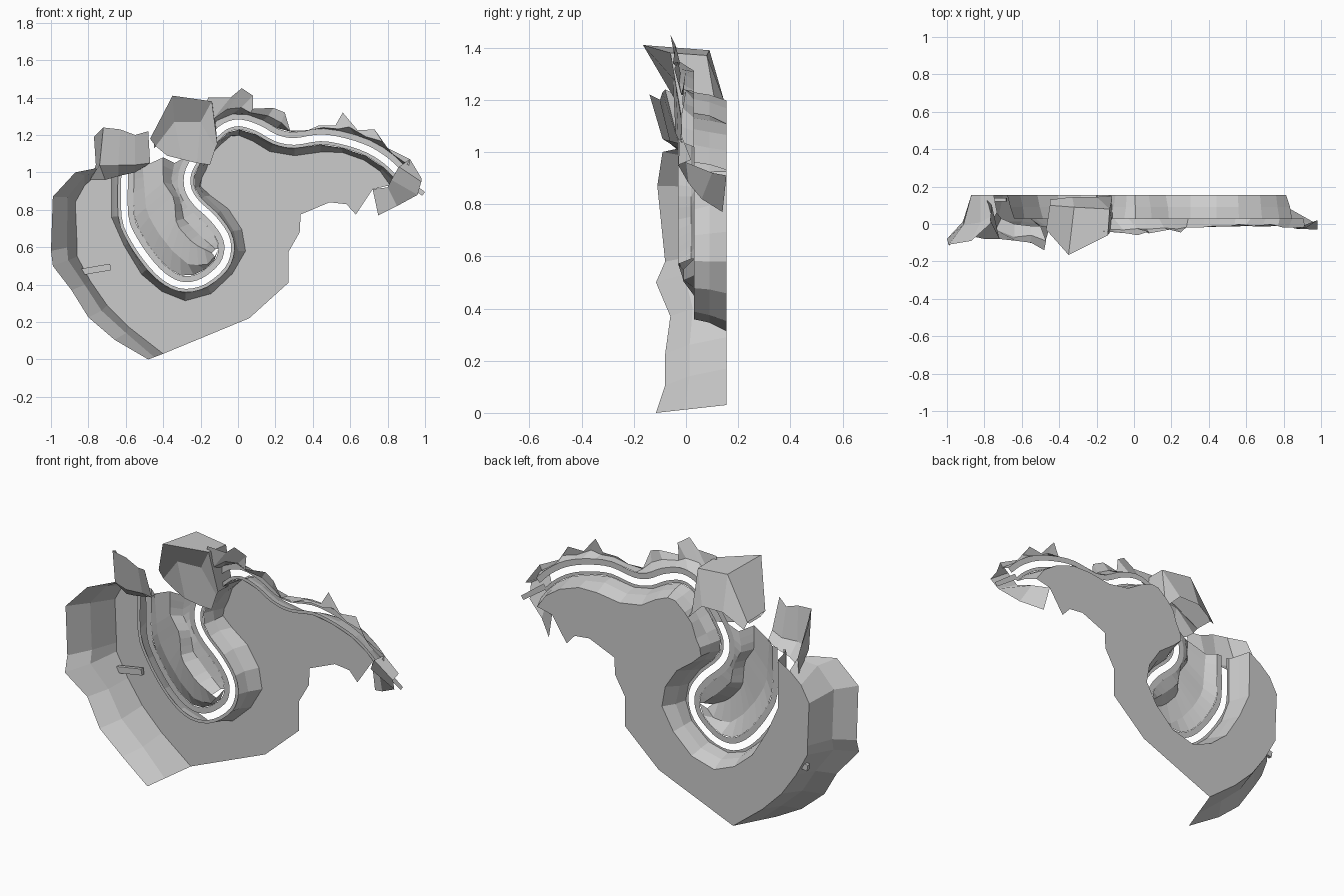
import bpy, bmesh, random
from mathutils import Vector
from mathutils.geometry import delaunay_2d_cdt

if "Cube" in bpy.data.objects:
    bpy.data.objects.remove(bpy.data.objects["Cube"])

random.seed(4)
LOW, DECK = 0.155, 0.03      # depth of valley floor and of road deck


def add(name, bm):
    me = bpy.data.meshes.new(name)
    bm.to_mesh(me)
    bm.free()
    ob = bpy.data.objects.new(name, me)
    bpy.context.collection.objects.link(ob)
    return ob


def pts(line, y=None):
    """(x, z[, y]) tuples to vectors"""
    return [Vector((p[0], p[2] if len(p) > 2 else y, p[1])) for p in line]


def resample(line, n):
    d = [0]
    for a, b in zip(line, line[1:]):
        d.append(d[-1] + (b - a).length)
    out, k = [], 0
    for i in range(n):
        t = d[-1] * i / (n - 1)
        while k < len(d) - 2 and d[k + 1] < t:
            k += 1
        out.append(line[k].lerp(line[k + 1], (t - d[k]) / max(d[k + 1] - d[k], 1e-6)))
    return out


def loft(name, lines, n=0):
    """Quad strips between neighbouring lines"""
    bm = bmesh.new()
    rows = [[bm.verts.new(v) for v in (resample(l, n) if n else l)] for l in lines]
    for a, b in zip(rows, rows[1:]):
        for i in range(len(a) - 1):
            bm.faces.new((a[i], a[i + 1], b[i + 1], b[i]))
    return add(name, bm)


def spline(p, sub=3):
    q = [p[0] * 2 - p[1]] + p + [p[-1] * 2 - p[-2]]
    out = []
    for i in range(len(p) - 1):
        a, b, c, d = q[i:i + 4]
        for s in range(sub):
            t = s / sub
            out.append(0.5 * (2 * b + (c - a) * t + (2 * a - 5 * b + 4 * c - d) * t * t
                              + (3 * b - a - 3 * c + d) * t ** 3))
    return out + [p[-1]]


def offset(line, dist, y, jit=0, step=1):
    """Shift a line sideways (positive = left of travel)"""
    out = []
    for i in range(0, len(line), step):
        t = line[min(i + 1, len(line) - 1)] - line[max(i - 1, 0)]
        nrm = Vector((-t.z, 0, t.x)).normalized()
        v = line[i] + nrm * (dist + random.uniform(-jit, jit))
        v.y = y
        out.append(v)
    return out


# Centre line of the winding open slot where the road runs
path = spline(pts([
    (-.605, 1.03), (-.605, .77), (-.555, .64), (-.46, .505), (-.37, .425), (-.28, .395),
    (-.18, .42), (-.085, .50), (-.055, .585), (-.07, .665), (-.135, .755), (-.22, .835),
    (-.265, .905), (-.27, .985), (-.24, 1.055), (-.19, 1.13), (-.14, 1.185), (-.07, 1.245),
    (.01, 1.265), (.11, 1.235), (.20, 1.185), (.30, 1.165), (.44, 1.185), (.57, 1.165),
    (.70, 1.12), (.80, 1.055), (.87, .985)], DECK))
W, LEFT, RIGHT = 0.018, 0.05, 0.036
left_edge = offset(path, LEFT, DECK)
loft("left_shoulder", [left_edge, offset(path, W, DECK)])
loft("right_shoulder", [offset(path, -W, DECK), offset(path, -RIGHT, DECK)])
loft("road_end_strip", [pts([(.86, 1.0), (1.0, .895)], DECK), pts([(.84, .975), (.985, .875)], DECK)])

# Cliff dropping from the road to the valley floor, wider beside the right arm
foot = offset(path, -.07, LOW, .012, 3)
for v in foot[8:12]:
    v.x += .03
shelf = offset(path, -.052, .09, .008, 3)
loft("lower_cliff", [offset(path, -RIGHT, DECK, 0, 3), shelf, foot])

# Valley floor, one flat sheet
base = [(-.75, .99), (-.82, .93), (-.87, .84), (-.86, .60), (-.86, .55), (-.79, .42),
        (-.70, .29), (-.58, .17), (-.40, .03)]
rim = [(.06, .22), (.27, .41), (.27, .575), (.33, .68), (.335, .775), (.49, .84),
       (.58, .83), (.63, .775), (.72, .91)]
ring = pts(base + rim, LOW) + foot[::-1]
n = len(ring)
flat, _, tris, *_ = delaunay_2d_cdt([v.xz for v in ring], [(i, (i + 1) % n) for i in range(n)],
                                    [], 1, 1e-5)
bm = bmesh.new()
vs = [bm.verts.new((v.x, LOW, v.y)) for v in flat]
for t in tris:
    bm.faces.new([vs[i] for i in t])
add("valley_floor", bm)

# Outer ridge on the left
crest = pts([(-.77, 1.02, .0), (-.87, 1.0, -.09), (-.99, .87, -.11), (-1, .58, -.08), (-.99, .50, -.115),
             (-.89, .37, -.06), (-.80, .225, -.08), (-.66, .105, -.08), (-.48, 0, -.115)])
low = pts(base, LOW)
mid = [a.lerp(b, .6) + Vector((.03, 0, .01)) for a, b in zip(low, crest)]
mid[-1] = low[-1].lerp(crest[-1], .6)
loft("outer_ridge", [low, mid, crest])

# Small ledge on the ridge foot
bpy.ops.mesh.primitive_cube_add(size=1, location=(-.765, .13, .48), rotation=(0, -.17, 0))
bpy.context.object.name = "valley_ledge"
bpy.context.object.scale = (.17, .02, .035)

# Terraces inside the bend, joined to the shoulder on both arms
loft("inner_terraces", [
    left_edge[:25],
    pts([(-.51, 1.03), (-.49, .79), (-.43, .68), (-.35, .58), (-.27, .51), (-.17, .50), (-.125, .55)], -.01),
    pts([(-.40, 1.08), (-.40, .95), (-.34, .86), (-.33, .72), (-.24, .62), (-.14, .57)], -.03),
    pts([(-.34, 1.05), (-.36, .95), (-.31, .86), (-.29, .75), (-.2, .66), (-.12, .59)], .02),
    left_edge[24:43][::-1]], n=15)

# Rock wall above the upper road
top = pts([(-.16, 1.40, -.04), (-.04, 1.40, -.05), (.02, 1.45, -.06), (.08, 1.41, -.04),
           (.08, 1.34, -.05), (.19, 1.345, -.03), (.25, 1.32, -.045), (.27, 1.225, -.02),
           (.35, 1.215, -.02), (.43, 1.25, -.01), (.52, 1.25, -.01), (.56, 1.32, 0),
           (.64, 1.225, -.01), (.73, 1.23, 0), (.80, 1.13, -.02), (.92, 1.07, -.02)])
edge = resample(left_edge[45:], len(top))
ledge = [a.lerp(b, .35) + Vector((random.uniform(-.01, .01), -.03, 0)) for a, b in zip(edge, top)]
loft("upper_rock_wall", [edge, ledge, top])

# Overhanging rock arch over the road, open underneath
loft("rock_arch", [
    pts([(-.45, 1.13, .13), (-.33, 1.20, .145), (-.20, 1.20, .145), (-.12, 1.12, .15)]),
    pts([(-.45, 1.16, .10), (-.32, 1.39, .09), (-.13, 1.37, .08), (-.12, 1.14, .12)]),
    pts([(-.47, 1.18, -.03), (-.35, 1.41, -.165), (-.14, 1.38, -.06), (-.11, 1.15, -.02)]),
    pts([(-.44, 1.14, -.03), (-.34, 1.27, -.05), (-.20, 1.27, -.04), (-.12, 1.13, -.02)]),
    pts([(-.38, 1.09, -.02), (-.30, 1.07, -.04), (-.22, 1.05, -.03), (-.15, 1.04, -.02)])])

# Leaning portal where the road begins
loft("start_portal", [
    pts([(-.79, .96, .13), (-.71, .96, .03), (-.64, .98, .0), (-.55, 1.0, -.01), (-.50, 1.03, -.01)]),
    pts([(-.76, 1.04, .10), (-.74, 1.04, -.03), (-.64, 1.04, -.07), (-.55, 1.04, -.06), (-.47, 1.05, -.09)]),
    pts([(-.77, 1.19, .02), (-.72, 1.24, -.08), (-.63, 1.23, -.09), (-.55, 1.20, -.10), (-.48, 1.22, -.14)])])

# Rocks closing the far end of the road
loft("end_rocks", [
    pts([(.72, .91, LOW), (.75, .77, .14)]),
    pts([(.80, .92, .10), (.85, .82, .06)]),
    pts([(.82, .96, .0), (.96, .88, .01)]),
    pts([(.86, 1.03, -.025), (.98, .95, -.03)]),
    pts([(.92, 1.07, -.02), (.98, .97, .02)])])
